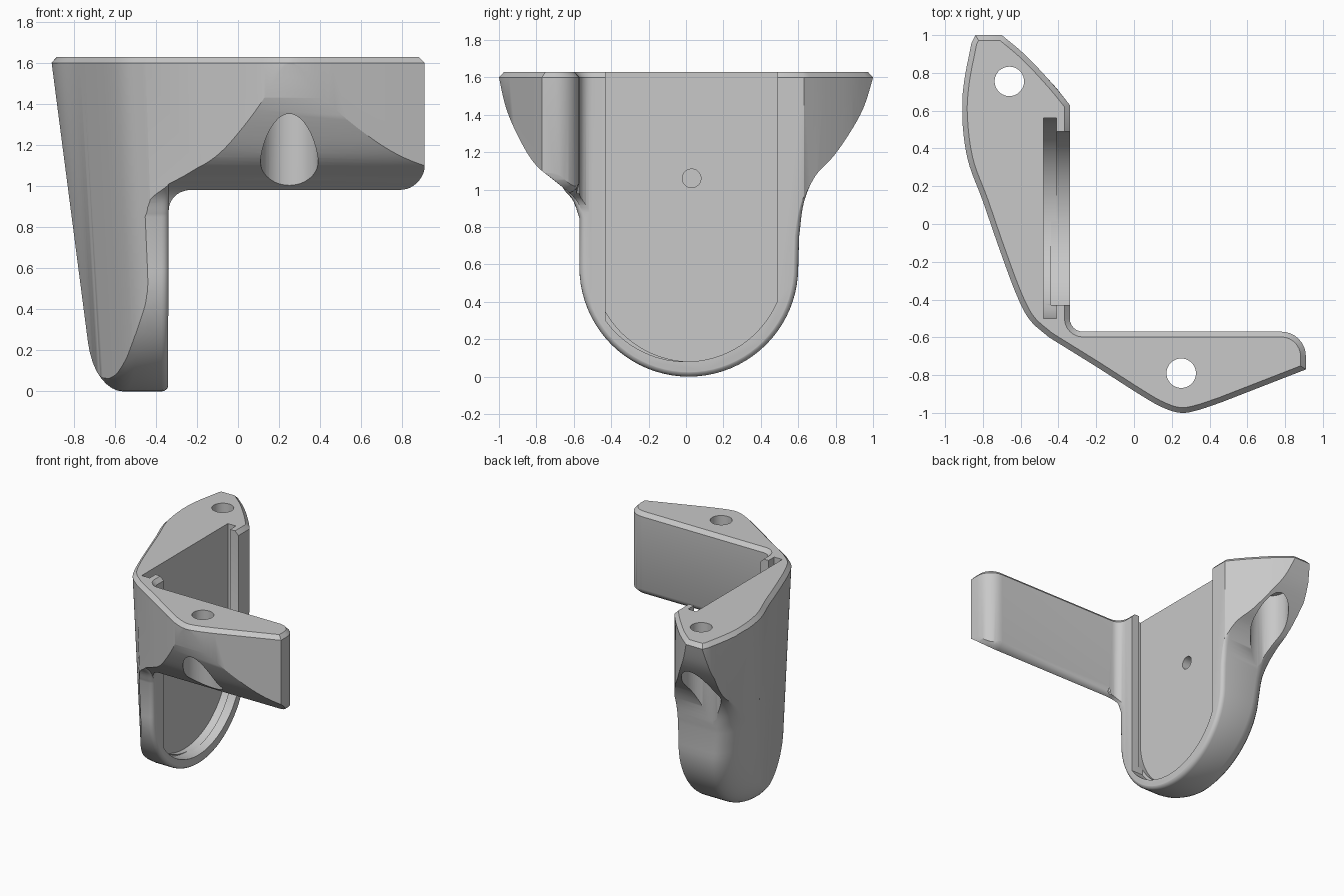
import bpy, bmesh, math
from mathutils import Vector

cube = bpy.data.objects.get("Cube")
if cube:
    bpy.data.objects.remove(cube, do_unlink=True)

grey = bpy.data.materials.new("plain_grey")
grey.use_nodes = True
grey.diffuse_color = (0.58, 0.58, 0.58, 1)
grey.node_tree.nodes["Principled BSDF"].inputs["Base Color"].default_value = (0.58, 0.58, 0.58, 1)


def clamp(v):
    return min(1, max(0, v))


def spline(pts, n=6):
    """Open Catmull-Rom curve through the points."""
    p = [Vector(q) for q in pts]
    p = [2 * p[0] - p[1]] + p + [2 * p[-1] - p[-2]]
    out = []
    for a, b, c, d in zip(p, p[1:], p[2:], p[3:]):
        for i in range(n):
            t = i / n
            out.append(0.5 * (2 * b + (c - a) * t + (2 * a - 5 * b + 4 * c - d) * t * t
                              + (3 * b - a - 3 * c + d) * t ** 3))
    return [tuple(v) for v in out] + [tuple(p[-2])]


def arc(cx, cy, r, a0, a1, n):
    angles = [math.radians(a0 + (a1 - a0) * i / n) for i in range(n + 1)]
    return [(cx + r * math.cos(a), cy + r * math.sin(a)) for a in angles]


def inset(pts, d):
    """Shrink a closed counter-clockwise outline with mitred corners."""
    out = []
    for i, q in enumerate(pts):
        p, a, b = Vector(q), Vector(pts[i - 1]), Vector(pts[(i + 1) % len(pts)])
        e, f = (p - a).normalized(), (b - p).normalized()
        n1, n2 = Vector((-e.y, e.x)), Vector((-f.y, f.x))
        out.append(tuple(p + (n1 + n2) * d / (1 + n1.dot(n2))))
    return out


def loft(name, rings):
    """Closed solid through rings of 3D points."""
    bm = bmesh.new()
    rows = [[bm.verts.new(p) for p in r] for r in rings]
    for a, b in zip(rows, rows[1:]):
        for i in range(len(a)):
            bm.faces.new((a[i - 1], a[i], b[i], b[i - 1]))
    bm.faces.new(rows[0])
    bm.faces.new(rows[-1])
    bmesh.ops.recalc_face_normals(bm, faces=bm.faces)
    mesh = bpy.data.meshes.new(name)
    bm.to_mesh(mesh)
    bm.free()
    mesh.materials.append(grey)
    ob = bpy.data.objects.new(name, mesh)
    bpy.context.collection.objects.link(ob)
    return ob


def along_x(name, pts, x0, x1):
    return loft(name, [[(x, y, z) for y, z in pts] for x in (x0, x1)])


def along_z(name, pts, z0, z1):
    return loft(name, [[(x, y, z) for x, y in pts] for z in (z0, z1)])


def combine(target, tool, operation):
    mod = target.modifiers.new(operation.lower(), 'BOOLEAN')
    mod.operation, mod.object, mod.solver = operation, tool, 'EXACT'
    dg = bpy.context.evaluated_depsgraph_get()
    mesh = bpy.data.meshes.new_from_object(target.evaluated_get(dg))
    target.modifiers.clear()
    target.data = mesh
    bpy.data.objects.remove(tool, do_unlink=True)


# Plan outline, counter-clockwise, with a chamfered top rim and drafted outer wall
outline = [(-0.84, 1.0)]
outline += spline([(-0.86, 0.96), (-0.9, 0.75), (-0.91, 0.57), (-0.88, 0.34), (-0.8, 0.12),
                   (-0.71, -0.14), (-0.62, -0.38), (-0.55, -0.51), (-0.45, -0.6)])
outline += spline([(-0.2, -0.755), (0.05, -0.915), (0.16, -0.975), (0.25, -1.0),
                   (0.34, -0.985), (0.46, -0.945)])
outline += [(0.91, -0.77)]
outline += arc(0.78, -0.7, 0.13, 0, 90, 8)
outline += arc(-0.27, -0.5, 0.07, 270, 180, 6)
outline += spline([(-0.34, 0.63), (-0.43, 0.74), (-0.57, 0.89), (-0.7, 1.0)], 3)
base = [(x + 0.09 * clamp((-0.36 - x) / 0.15) * clamp((0.75 - y) / 0.2), y, -0.1)
        for x, y in outline]
body = loft("corner_bracket", [base, [(x, y, 1.6) for x, y in outline],
                               [(x, y, 1.63) for x, y in inset(outline, 0.028)]])

# Side profile: flared wings running into a rounded tongue
side = spline([(-1.02, 1.7), (-1.0, 1.6), (-0.96, 1.43), (-0.89, 1.27), (-0.81, 1.14),
               (-0.7, 1.04), (-0.61, 0.95), (-0.57, 0.85)])
side += arc(0.015, 0.585, 0.585, 180, 360, 40)
side += spline([(0.605, 0.75), (0.63, 0.93), (0.69, 1.07), (0.79, 1.18), (0.88, 1.31),
                (0.95, 1.44), (1.0, 1.6), (1.02, 1.7)])


def inward(y, z):
    """Direction away from the tongue centre line, and fade towards the wings."""
    return Vector((y - 0.015, min(z - 0.585, 0))).normalized(), clamp((1.1 - z) / 0.3)


def lip_ring(x, d):
    ring = []
    for y, z in side:
        n, w = inward(y, z)
        ring.append((x, y - n.x * d * w, z - n.y * d * w))
    return ring


def outer_ring(t):
    """Rounded edge of the drafted outer face, wider towards the front."""
    ring = []
    for y, z in side:
        n, w = inward(y, z)
        front = max(0, -n.x) * w
        d = 0.22 * (1 + 0.5 * front) * (1 - math.cos(t)) * w
        start = -0.56 + 0.12 * front
        y, z = y - n.x * d, z - n.y * d
        ring.append((start + (-0.7 - start) * math.sin(t) - 0.13 * z, y, z))
    return ring


rings = [lip_ring(1.2, 0.035)]
for i in range(5):
    a = math.radians(90 - i * 22.5)
    rings.append(lip_ring(-0.373 + 0.035 * math.sin(a), 0.035 * (1 - math.cos(a))))
rings += [outer_ring(math.radians(i * 11.25)) for i in range(9)]
combine(body, loft("side_form", rings), 'INTERSECT')

# Front profile: arm underside with rounded corners and a rounded back edge
front_profile = [(-1.2, -0.2), (-0.338, -0.2)]
front_profile += arc(-0.238, 0.88, 0.1, 180, 90, 8)
front_profile += arc(0.782, 1.11, 0.13, 270, 360, 10)
front_profile += [(0.912, 1.8), (-1.2, 1.8)]
rings = []
for y, lift in ((-1.2, 0), (-0.63, 0), (-0.605, 0.008), (-0.585, 0.025), (-0.568, 0.06), (1.2, 0.06)):
    rings.append([(x, y, z + (lift if x > -0.25 and 0.9 < z < 1.2 else 0)) for x, z in front_profile])
combine(body, loft("front_form", rings), 'INTERSECT')


# Round-bottomed recess, open at the top, with a wider slot behind the lips
def pocket(y0, y1, centre):
    a0 = math.degrees(math.acos(clamp((centre - y0) / 0.53)))
    a1 = math.degrees(math.acos(clamp((y1 - centre) / 0.53)))
    return [(y0, 1.8)] + arc(centre, 0.61, 0.53, 180 + a0, 360 - a1, 40) + [(y1, 1.8)]


combine(body, along_x("recess_opening", pocket(-0.43, 0.49, 0), -0.44, 0.1), 'DIFFERENCE')
combine(body, along_x("recess_slot", pocket(-0.5, 0.56, 0.03), -0.48, -0.41), 'DIFFERENCE')
combine(body, along_x("pin_hole", arc(0.03, 1.06, 0.05, 0, 345, 23), -0.57, -0.2), 'DIFFERENCE')

# Screw holes with counterbores opening from below
for x, y in ((-0.66, 0.755), (0.25, -0.79)):
    combine(body, along_z("counterbore", arc(x, y, 0.14, 0, 352.5, 47), 0.7, 1.45), 'DIFFERENCE')
    combine(body, along_z("screw_hole", arc(x, y, 0.078, 0, 350, 35), 1.2, 1.9), 'DIFFERENCE')

bpy.ops.object.select_all(action='DESELECT')
body.select_set(True)
bpy.context.view_layer.objects.active = body
bpy.ops.object.shade_smooth_by_angle(angle=math.radians(32))
